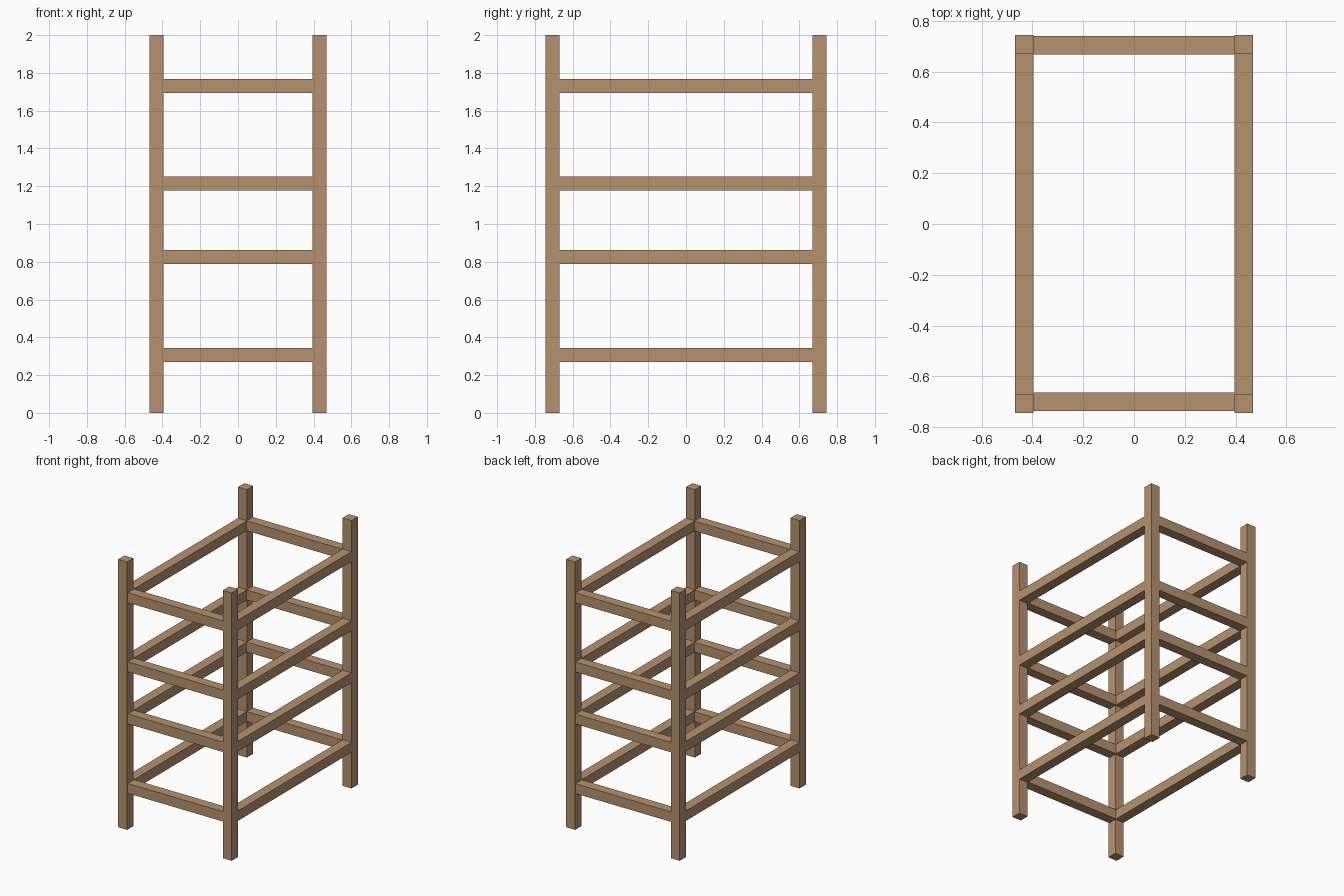
import bpy, bmesh
from mathutils import Vector

if "Cube" in bpy.data.objects:
    bpy.data.objects.remove(bpy.data.objects["Cube"])

wood = bpy.data.materials.new("light wood")
wood.diffuse_color = (0.47, 0.29, 0.16, 1)
wood.use_nodes = True
wood.node_tree.nodes["Principled BSDF"].inputs["Base Color"].default_value = wood.diffuse_color


def box(name, lo, hi):
    """Axis-aligned beam between two corners."""
    lo, hi = Vector(lo), Vector(hi)
    bm = bmesh.new()
    bmesh.ops.create_cube(bm, size=1)
    for v in bm.verts:
        v.co = (lo + hi) / 2 + v.co * (hi - lo)
    me = bpy.data.meshes.new(name)
    bm.to_mesh(me)
    bm.free()
    me.materials.append(wood)
    ob = bpy.data.objects.new(name, me)
    bpy.context.collection.objects.link(ob)
    return ob


W = 0.074                      # beam thickness
X, Y = 0.469, 0.744            # outer half sizes
XI, YI = X - W, Y - W          # inner faces of the posts
xs = {"left": (-X, -XI), "right": (XI, X)}
ys = {"front": (-Y, -YI), "back": (YI, Y)}

# Corner posts
for xn, (x0, x1) in xs.items():
    for yn, (y0, y1) in ys.items():
        box(f"{yn}_{xn}_post", (x0, y0, 0), (x1, y1, 2))

# Four levels of rails between the posts
levels = [(0.27, 0.344), (0.789, 0.863), (1.178, 1.252), (1.694, 1.768)]
for i, (z0, z1) in enumerate(levels, 1):
    # Short rails: front one set slightly back from the post faces
    box(f"front_rail_{i}", (-XI, -0.737, z0), (XI, -0.663, z1))
    box(f"back_rail_{i}", (-XI, 0.667, z0), (XI, 0.741, z1))
    # Long rails
    for xn, (x0, x1) in xs.items():
        box(f"{xn}_rail_{i}", (x0, -YI, z0), (x1, YI, z1))
